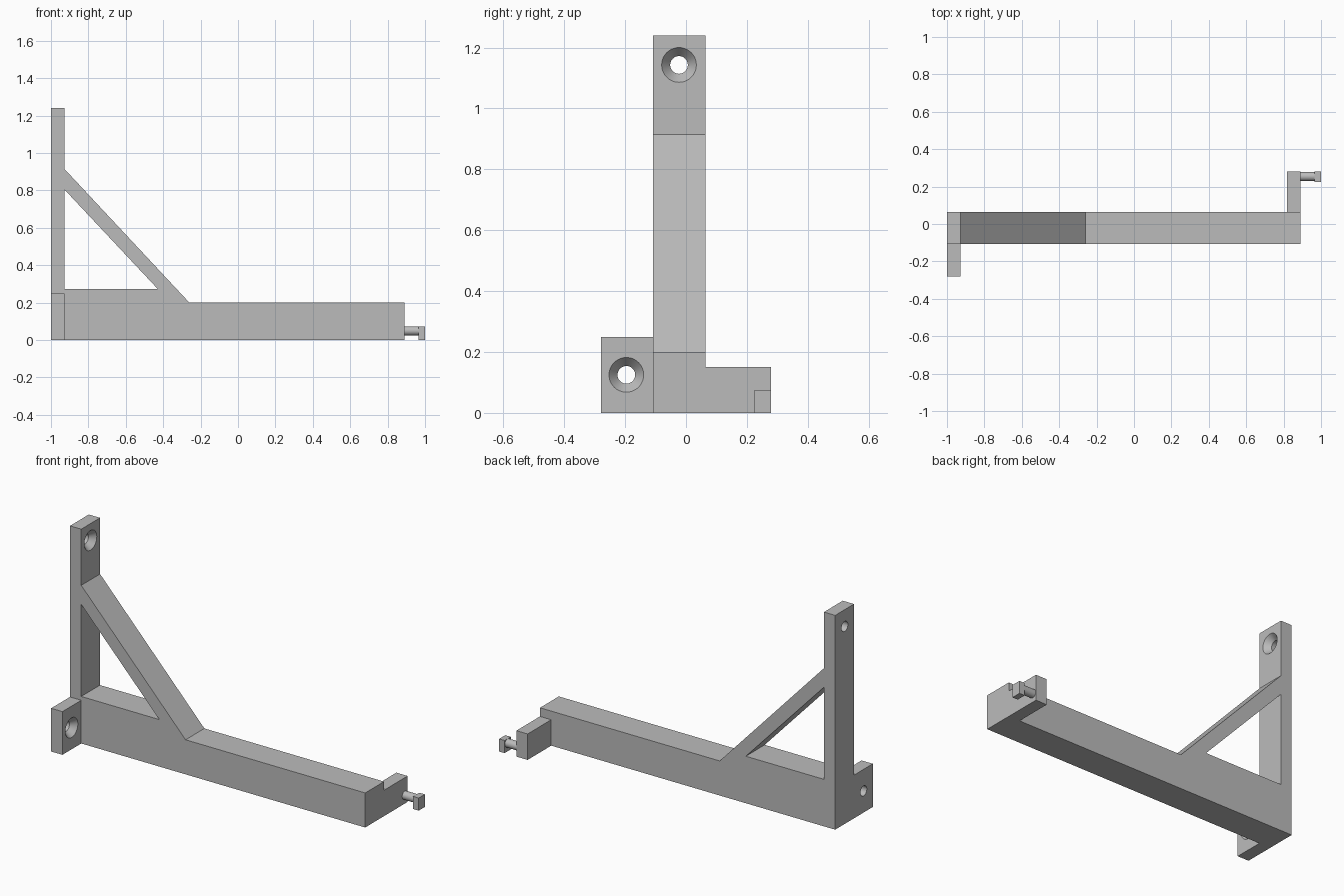
import bpy, bmesh, math
from mathutils import Matrix, Vector

cube = bpy.data.objects.get("Cube")
if cube:
    bpy.data.objects.remove(cube, do_unlink=True)

GREY = (0.5, 0.5, 0.5, 1)
grey = bpy.data.materials.new("plain grey")
grey.use_nodes = True
grey.diffuse_color = GREY
grey.node_tree.nodes["Principled BSDF"].inputs["Base Color"].default_value = GREY


def finish(name, bm):
    bmesh.ops.recalc_face_normals(bm, faces=bm.faces)
    mesh = bpy.data.meshes.new(name)
    bm.to_mesh(mesh)
    bm.free()
    mesh.materials.append(grey)
    obj = bpy.data.objects.new(name, mesh)
    bpy.context.collection.objects.link(obj)
    return obj


def prism(name, profile, y0, y1):
    """Extrude an x-z outline from y0 to y1."""
    bm = bmesh.new()
    face = bm.faces.new([bm.verts.new((x, y0, z)) for x, z in profile])
    ext = bmesh.ops.extrude_face_region(bm, geom=[face])
    verts = [g for g in ext["geom"] if isinstance(g, bmesh.types.BMVert)]
    bmesh.ops.translate(bm, verts=verts, vec=(0, y1 - y0, 0))
    return finish(name, bm)


def box(name, x0, x1, y0, y1, z0, z1):
    return prism(name, [(x0, z0), (x1, z0), (x1, z1), (x0, z1)], y0, y1)


def lathe_x(name, steps, y, z, sides=48):
    """Turn (x, radius) steps about an axis parallel to x."""
    bm = bmesh.new()
    rings = []
    for x, r in steps:
        angles = [2 * math.pi * i / sides for i in range(sides)]
        rings.append([bm.verts.new((x, y + r * math.cos(a), z + r * math.sin(a)))
                      for a in angles])
    for a, b in zip(rings, rings[1:]):
        for i in range(sides):
            j = (i + 1) % sides
            bm.faces.new((a[i], a[j], b[j], b[i]))
    bm.faces.new(rings[0])
    bm.faces.new(rings[-1])
    return finish(name, bm)


def combine(obj, other, operation):
    """Apply a boolean and discard the helper."""
    other.hide_render = True
    mod = obj.modifiers.new(operation.lower(), "BOOLEAN")
    mod.operation = operation
    mod.solver = "EXACT"
    mod.object = other
    bpy.context.view_layer.objects.active = obj
    bpy.ops.object.modifier_apply(modifier=mod.name)
    bpy.data.objects.remove(other, do_unlink=True)


def shade(obj):
    bpy.ops.object.select_all(action="DESELECT")
    obj.select_set(True)
    bpy.context.view_layer.objects.active = obj
    bpy.ops.object.shade_smooth_by_angle(angle=math.radians(25))


FRONT, BACK = -0.108, 0.064
POST = -0.928

# Wall post, beam and diagonal brace as one outline
frame = prism("bracket_frame", [
    (-1, 0), (0.89, 0), (0.89, 0.2), (-0.26, 0.2),
    (POST, 0.915), (POST, 1.24), (-1, 1.24)], FRONT, BACK)

# Open triangle behind the brace
window = prism("window_cutter", [(POST, 0.272), (-0.428, 0.272), (POST, 0.805)],
               FRONT - 0.1, BACK + 0.1)
combine(frame, window, "DIFFERENCE")

# Side screw tab and rear arm, joined to the frame
combine(frame, box("screw_tab", -1, POST, -0.28, FRONT + 0.03, 0, 0.25), "UNION")
combine(frame, box("rear_arm", 0.818, 0.89, BACK - 0.03, 0.28, 0, 0.15), "UNION")

# Countersunk screw holes
for y, z in ((-0.023, 1.143), (-0.196, 0.125)):
    drill = lathe_x("screw_hole_cutter", [
        (-1.05, 0.029), (POST - 0.034, 0.029), (POST, 0.057), (POST + 0.02, 0.057)], y, z)
    combine(frame, drill, "DIFFERENCE")
shade(frame)

# Locking peg: round neck with a square hooked head
neck = lathe_x("peg_neck", [(0.885, 0.024), (0.97, 0.024)], 0.254, 0.049, 32)
shade(neck)
box("peg_head", 0.965, 1.0, 0.224, 0.28, 0, 0.073)
